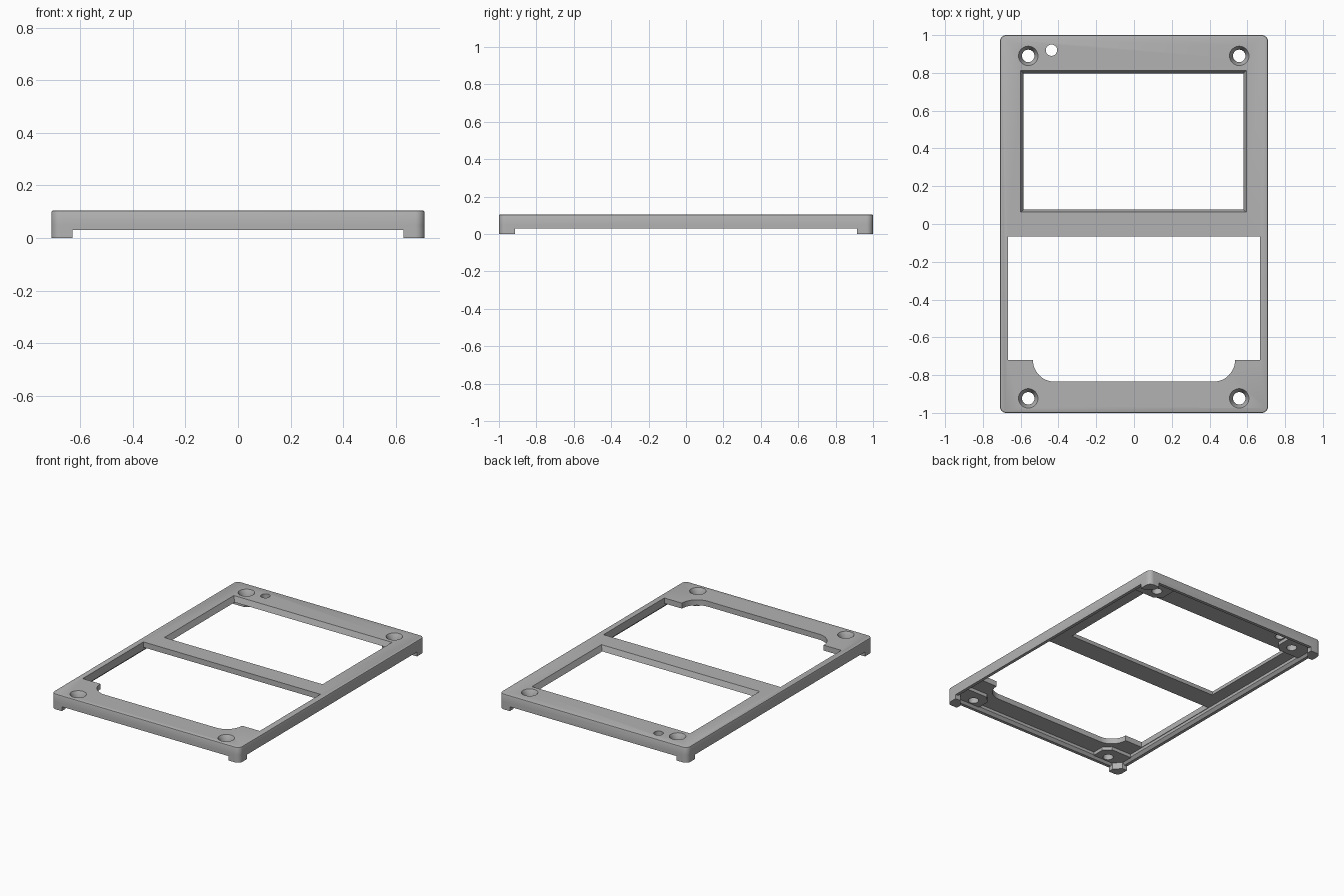
import bpy, bmesh, math

if "Cube" in bpy.data.objects:
    bpy.data.objects.remove(bpy.data.objects["Cube"], do_unlink=True)

grey = bpy.data.materials.new("matte_grey")
grey.use_nodes = True
COLOUR = (0.45, 0.45, 0.45, 1)
grey.diffuse_color = COLOUR
grey.node_tree.nodes["Principled BSDF"].inputs["Base Color"].default_value = COLOUR

W, L, H = 0.71, 1.0, 0.105      # half width, half length, height
RIM, PLATE = 0.03, 0.068        # underside of the rim and of the top plate


def loft(name, low, high, z0, z1):
    """Solid between two matching outlines."""
    bm = bmesh.new()
    a = [bm.verts.new((x, y, z0)) for x, y in low]
    b = [bm.verts.new((x, y, z1)) for x, y in high]
    bm.faces.new(a[::-1])
    bm.faces.new(b)
    for i in range(len(a)):
        j = (i + 1) % len(a)
        bm.faces.new((a[i], a[j], b[j], b[i]))
    bmesh.ops.recalc_face_normals(bm, faces=bm.faces)
    mesh = bpy.data.meshes.new(name)
    bm.to_mesh(mesh)
    bm.free()
    mesh.materials.append(grey)
    ob = bpy.data.objects.new(name, mesh)
    bpy.context.collection.objects.link(ob)
    return ob


def prism(name, pts, z0, z1):
    return loft(name, pts, pts, z0, z1)


def rect(x0, x1, y0, y1):
    return [(x0, y0), (x1, y0), (x1, y1), (x0, y1)]


def arc(cx, cy, r, start, end, n):
    angles = [math.radians(start + (end - start) * i / n) for i in range(n + 1)]
    return [(cx + r * math.cos(t), cy + r * math.sin(t)) for t in angles]


def circle(cx, cy, r):
    return arc(cx, cy, r, 0, 360, 32)[:-1]


def rounded(w, l, r):
    pts = []
    for k, (sx, sy) in enumerate([(1, 1), (-1, 1), (-1, -1), (1, -1)]):
        pts += arc(sx * (w - r), sy * (l - r), r, 90 * k, 90 * k + 90, 8)
    return pts


def combine(body, tool, operation):
    mod = body.modifiers.new(operation, 'BOOLEAN')
    mod.operation, mod.solver, mod.object = operation, 'EXACT', tool
    bpy.context.view_layer.objects.active = body
    bpy.ops.object.modifier_apply(modifier=mod.name)
    bpy.data.objects.remove(tool, do_unlink=True)


# Outer shell with a small bevel around the top edge
frame = prism("cover_frame", rounded(W, L, 0.035), RIM, H)
bevel = frame.modifiers.new("top_bevel", 'BEVEL')
bevel.limit_method, bevel.width, bevel.segments = 'WEIGHT', 0.007, 2
weight = frame.data.attributes.new("bevel_weight_edge", 'FLOAT', 'EDGE')
for e in frame.data.edges:
    if all(frame.data.vertices[v].co.z > H - 0.001 for v in e.vertices):
        weight.data[e.index].value = 1
bpy.context.view_layer.objects.active = frame
bpy.ops.object.modifier_apply(modifier=bevel.name)

# Hollow underside, with the inner lip of the rim chamfered
IX, IY = W - 0.038, L - 0.038
combine(frame, prism("pocket", rect(-IX, IX, -IY, IY), 0, PLATE), 'DIFFERENCE')
C = 0.018
combine(frame, loft("lip", rect(-IX - C, IX + C, -IY - C, IY + C),
                    rect(-IX, IX, -IY, IY), RIM - 0.001, RIM + C), 'DIFFERENCE')

# Screw bosses and corner feet
for sx in (-1, 1):
    for sy, by in ((1, 0.815), (-1, 0.835)):
        bx, ch = 0.475, 0.045
        pts = [(bx + ch, by), (W - 0.02, by), (W - 0.02, L - 0.02),
               (bx, L - 0.02), (bx, by + ch)]
        boss = prism("boss", [(sx * x, sy * y) for x, y in pts], RIM + 0.015, PLATE + 0.01)
        combine(frame, boss, 'UNION')
        pts = [(0.63, L), (0.63, IY), (IX, 0.915), (W, 0.915)]
        pts += arc(W - 0.035, L - 0.035, 0.035, 0, 90, 8)
        foot = prism("foot", [(sx * x, sy * y) for x, y in pts], 0, RIM + 0.02)
        combine(frame, foot, 'UNION')

# Upper window with sloping sides
low, high = rect(-0.583, 0.578, 0.077, 0.797), rect(-0.6, 0.595, 0.062, 0.812)
combine(frame, loft("window", low, high, PLATE - 0.002, H + 0.001), 'DIFFERENCE')

# Lower opening with rounded lower corners
opening = [(0.668, -0.065), (-0.668, -0.065), (-0.668, -0.72)]
opening += arc(-0.42, -0.72, 0.115, 180, 270, 12)
opening += arc(0.42, -0.72, 0.115, 270, 360, 12)
opening += [(0.668, -0.72)]
combine(frame, prism("opening", opening, PLATE - 0.03, H + 0.02), 'DIFFERENCE')

# Countersunk screw holes and the small indicator hole
for x in (-0.56, 0.557):
    for y in (0.89, -0.923):
        combine(frame, prism("hole", circle(x, y, 0.033), -0.01, H + 0.02), 'DIFFERENCE')
        combine(frame, loft("sink", circle(x, y, 0.033), circle(x, y, 0.052),
                            H - 0.035, H + 0.001), 'DIFFERENCE')
combine(frame, prism("pin", circle(-0.437, 0.92, 0.03), -0.01, H + 0.02), 'DIFFERENCE')

# Smooth the curved walls, keep hard edges
bpy.ops.object.select_all(action='DESELECT')
frame.select_set(True)
bpy.context.view_layer.objects.active = frame
bpy.ops.object.shade_smooth_by_angle(angle=math.radians(30))
